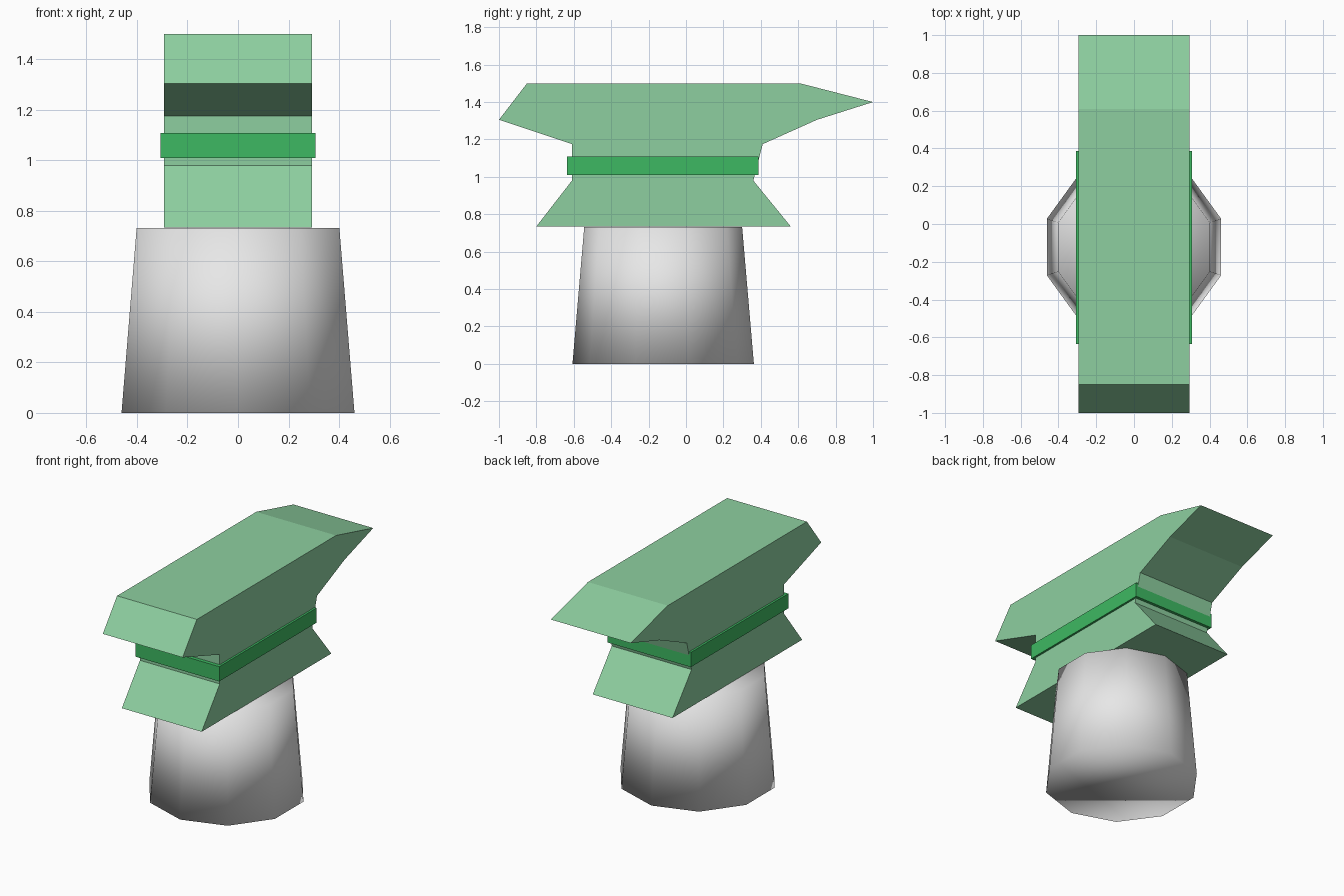
import bpy
import bmesh

if "Cube" in bpy.data.objects:
    bpy.data.objects.remove(bpy.data.objects["Cube"], do_unlink=True)


def make_material(name, rgb):
    mat = bpy.data.materials.new(name)
    mat.use_nodes = True
    mat.diffuse_color = (*rgb, 1)
    mat.node_tree.nodes["Principled BSDF"].inputs["Base Color"].default_value = (*rgb, 1)
    return mat


def extrude_profile(name, profile, half_width, mat):
    """Sweep a side outline of (y, z) points across x."""
    bm = bmesh.new()
    face = bm.faces.new([bm.verts.new((-half_width, y, z)) for y, z in profile])
    swept = bmesh.ops.extrude_face_region(bm, geom=[face])["geom"]
    moved = [v for v in swept if isinstance(v, bmesh.types.BMVert)]
    bmesh.ops.translate(bm, verts=moved, vec=(2 * half_width, 0, 0))
    bmesh.ops.recalc_face_normals(bm, faces=bm.faces[:])
    mesh = bpy.data.meshes.new(name)
    bm.to_mesh(mesh)
    bm.free()
    mesh.materials.append(mat)
    obj = bpy.data.objects.new(name, mesh)
    bpy.context.collection.objects.link(obj)
    return obj


pale_green = make_material("pale green", (0.27, 0.624, 0.352))
bright_green = make_material("bright green", (0.048, 0.485, 0.122))
light_grey = make_material("light grey", (0.8, 0.8, 0.8))

# Anvil body: face, pointed horn, waist and flared foot
extrude_profile("anvil_body", [
    (-0.85, 1.50), (0.61, 1.50), (1.0, 1.40), (0.70, 1.305),
    (0.41, 1.175), (0.36, 0.98), (0.56, 0.735), (-0.80, 0.735),
    (-0.61, 0.98), (-0.61, 1.175), (-1.0, 1.305),
], 0.293, pale_green)

# Band around the waist
front, back, low, high = -0.635, 0.387, 1.01, 1.108
extrude_profile("waist_band", [
    (front, low), (back, low), (back, high), (front, high),
], 0.307, bright_green)

# Ten-sided tapered pedestal, softly shaded all over
height = 0.733
bpy.ops.mesh.primitive_cone_add(
    vertices=10, radius1=0.485, radius2=0.422, depth=height,
    location=(0, -0.122, height / 2))
pedestal = bpy.context.object
pedestal.name = "pedestal"
pedestal.data.materials.append(light_grey)
bpy.ops.object.shade_smooth()
